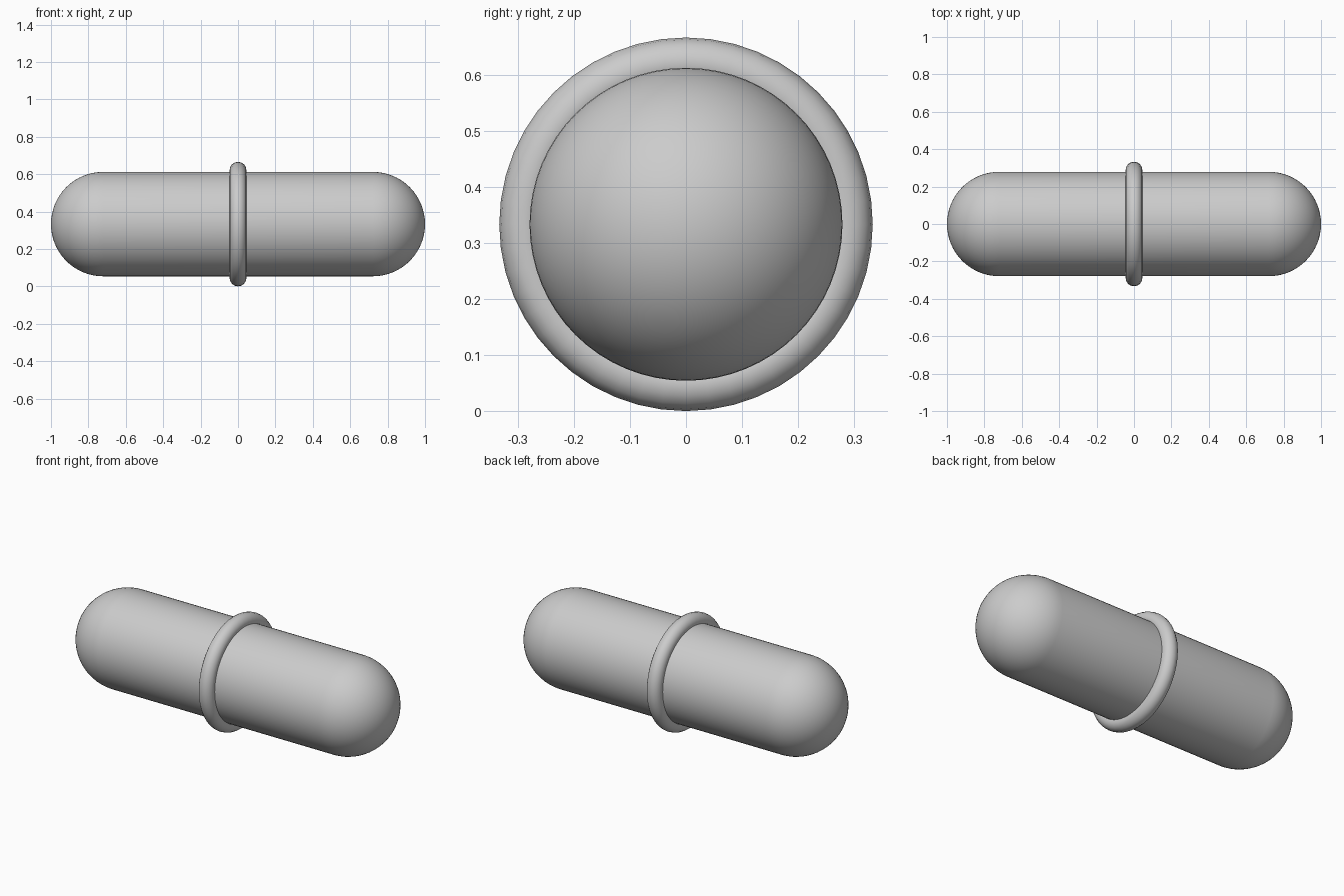
import bpy, bmesh
from math import sin, cos, pi
from mathutils import Vector

if "Cube" in bpy.data.objects:
    bpy.data.objects.remove(bpy.data.objects["Cube"])

R = 0.279        # body radius
HALF = 1.0       # half length
CZ = 0.333       # axis height
RING_MINOR = 0.045
RING_MAJOR = CZ - RING_MINOR


def lathe_x(name, profile, segments):
    """Spin an (x, radius) profile about the x axis."""
    bm = bmesh.new()
    verts = [bm.verts.new((x, 0, r)) for x, r in profile]
    edges = [bm.edges.new(pair) for pair in zip(verts, verts[1:])]
    bmesh.ops.spin(bm, geom=verts + edges, cent=(0, 0, 0), axis=Vector((1, 0, 0)),
                   angle=2 * pi, steps=segments, use_merge=False)
    bmesh.ops.remove_doubles(bm, verts=bm.verts, dist=1e-5)
    bmesh.ops.recalc_face_normals(bm, faces=bm.faces)
    mesh = bpy.data.meshes.new(name)
    bm.to_mesh(mesh)
    bm.free()
    mesh.shade_smooth()
    obj = bpy.data.objects.new(name, mesh)
    obj.location.z = CZ
    bpy.context.collection.objects.link(obj)
    return obj


# Capsule body: two round caps joined by a straight tube
N = 16
cap = [(HALF - R + R * cos(a), R * sin(a)) for a in (i * pi / 2 / N for i in range(N + 1))]
lathe_x("capsule_body", cap + [(-x, r) for x, r in reversed(cap)], 64)

# Rounded band around the middle
M = 16
band = [(RING_MINOR * cos(a), RING_MAJOR + RING_MINOR * sin(a))
        for a in (i * 2 * pi / M for i in range(M + 1))]
lathe_x("middle_band", band, 48)
